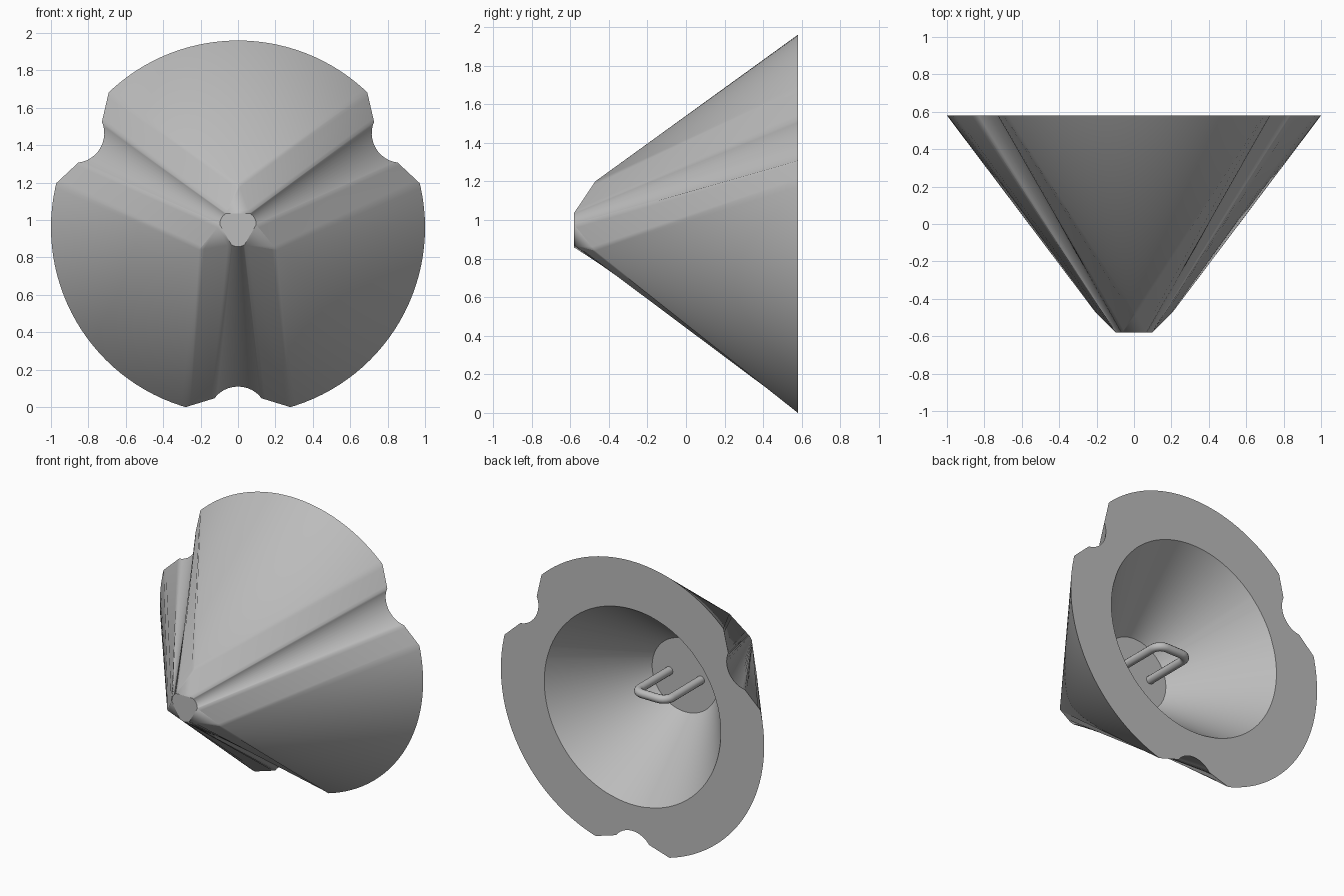
import bpy, bmesh
from math import sin, cos, pi, radians, atan2
from mathutils import Vector, Matrix

cube = bpy.data.objects.get("Cube")
if cube:
    bpy.data.objects.remove(cube)

BACK, FRONT, AXIS_Z = 0.58, -0.58, 0.96

grey = bpy.data.materials.new("mid_grey")
grey.use_nodes = True
COLOUR = (0.5, 0.5, 0.5, 1)
grey.diffuse_color = COLOUR
grey.node_tree.nodes["Principled BSDF"].inputs["Base Color"].default_value = COLOUR


def mirrored(p):
    return Vector((-p.x, p.y, p.z))


# Lower groove, right half: pairs of (back rim point, front point) around the axis
lobe_tip = Vector((0.24 * cos(pi / 6), -0.47, -0.24 * sin(pi / 6)))
rim_corner = Vector((0.28, BACK, -0.96))
half = []
for k in range(7):
    t = k / 6
    a = t * radians(62)
    back = Vector((0.142 * sin(a), BACK, -0.925 + 0.075 * cos(a * 1.3)))
    front = Vector((0.035 * t, FRONT, -0.102 + 0.01 * t * t))
    half.append((back, front))
groove_back, groove_front = half[-1]
for f in (0.12, 0.85, 1):
    half.append((groove_back.lerp(rim_corner, f), groove_front.lerp(lobe_tip, f)))
groove = [(mirrored(b), mirrored(f)) for b, f in half[:0:-1]] + half

# Lobe beside the groove: a rounded fan that narrows to one point in front
start = atan2(rim_corner.z, rim_corner.x)
stop = -pi / 3 - start
margin = radians(1.5)
STEPS = 28
lobe = []
for k in range(STEPS + 1):
    a = start + margin + (stop - start - 2 * margin) * k / STEPS
    lobe.append((Vector((cos(a), BACK, sin(a))), lobe_tip))
third = groove + lobe

# Repeat the third around the axis
pairs = []
for i in range(3):
    turn = Matrix.Rotation(-i * 2 * pi / 3, 3, 'Y')
    pairs += [(turn @ b, turn @ f) for b, f in third]


def ring(bm, points):
    return [bm.verts.new(p) for p in points]


def circle(radius, y):
    pts = []
    for b, f in pairs:
        a = atan2(b.z, b.x)
        pts.append((radius * cos(a), y, radius * sin(a)))
    return pts


bm = bmesh.new()
front_ring = ring(bm, [f for b, f in pairs])
rim_ring = ring(bm, [b for b, f in pairs])
hole_ring = ring(bm, circle(0.67, BACK))
floor_ring = ring(bm, circle(0.25, 0.01))
n = len(pairs)
for ra, rb in ((front_ring, rim_ring), (rim_ring, hole_ring), (hole_ring, floor_ring)):
    for i in range(n):
        j = (i + 1) % n
        bm.faces.new((ra[i], ra[j], rb[j], rb[i]))
bm.faces.new(floor_ring)

# Bevel facets between the lobe points and the flat nose, then the nose itself
size, g, h = len(third), len(groove), len(half)
nose = []
for i in range(3):
    s = i * size
    nose += front_ring[s + 3:s + g - 3]
    right = front_ring[s + g - 4:s + g]
    nxt = (s + size) % n
    bm.faces.new(right + front_ring[nxt + 1:nxt + 4])
bm.faces.new(nose)

bmesh.ops.remove_doubles(bm, verts=bm.verts, dist=0.00001)
bmesh.ops.recalc_face_normals(bm, faces=bm.faces)
bm.normal_update()
# Smooth sides, crisp borders around the flat faces
for face in bm.faces:
    face.smooth = True
for face in bm.faces:
    if abs(face.normal.y) > 0.99:
        for e in face.edges:
            if any(abs(o.normal.y) < 0.99 for o in e.link_faces):
                e.smooth = False
mesh = bpy.data.meshes.new("fluted_cone")
bm.to_mesh(mesh)
bm.free()
mesh.materials.append(grey)
cone = bpy.data.objects.new("fluted_cone", mesh)
cone.location.z = AXIS_Z
bpy.context.collection.objects.link(cone)

# Bent rod handle standing on the inner floor
REACH, HALF_WIDTH, BEND = 0.385, 0.12, 0.06
side = [(HALF_WIDTH, -0.02)]
for k in range(7):
    a = k / 6 * pi / 2
    side.append((HALF_WIDTH - BEND + BEND * cos(a), REACH - BEND + BEND * sin(a)))
path = side + [(-x, y) for x, y in reversed(side)]
curve = bpy.data.curves.new("handle", 'CURVE')
curve.dimensions = '3D'
curve.bevel_depth = 0.028
curve.bevel_resolution = 4
curve.use_fill_caps = True
spline = curve.splines.new('POLY')
spline.points.add(len(path) - 1)
for p, (x, y) in zip(spline.points, path):
    p.co = (x, y, 0, 1)
curve.materials.append(grey)
handle = bpy.data.objects.new("handle", curve)
handle.location.z = AXIS_Z
bpy.context.collection.objects.link(handle)
